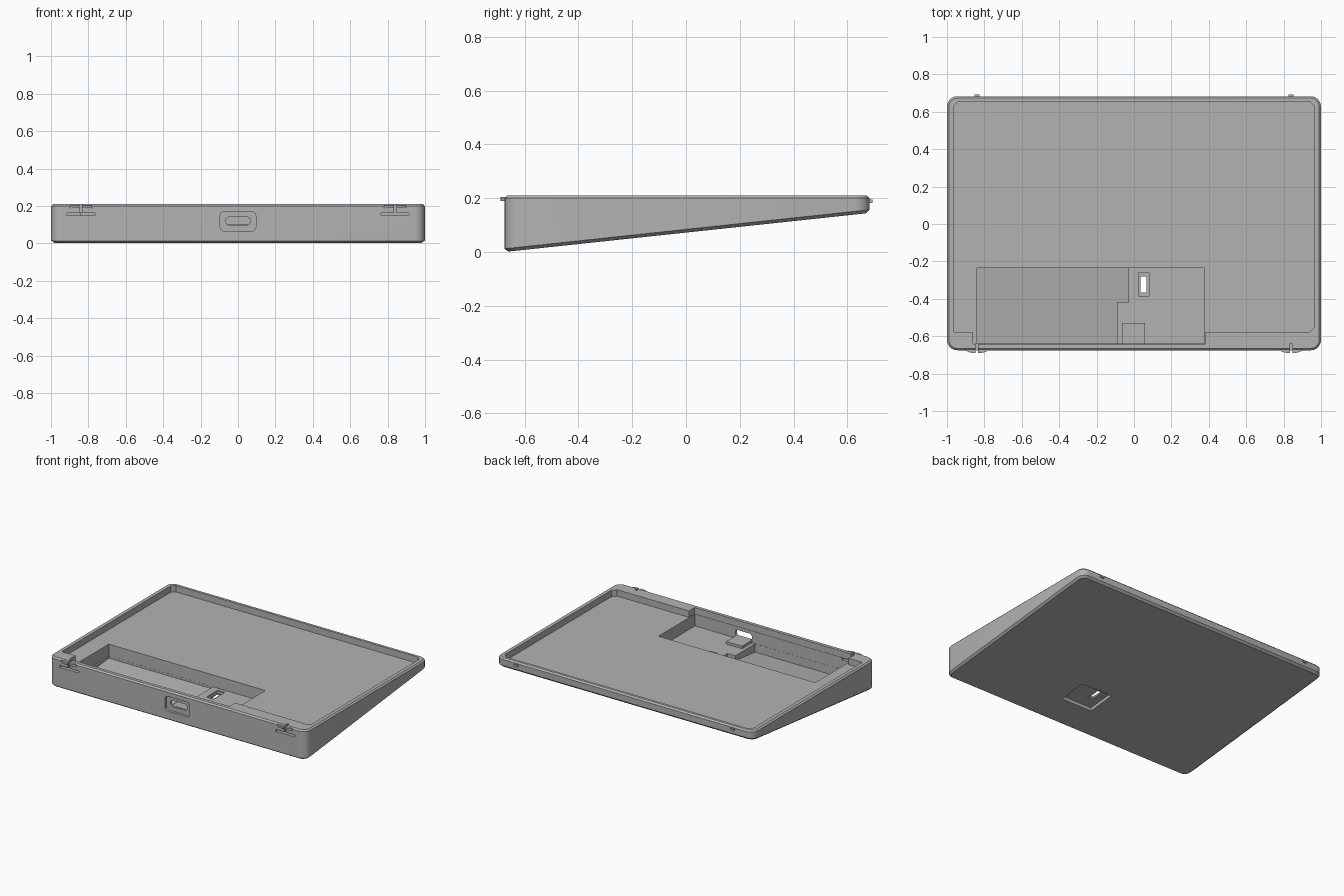
import bpy, bmesh, math

if "Cube" in bpy.data.objects:
    bpy.data.objects.remove(bpy.data.objects["Cube"], do_unlink=True)

grey = bpy.data.materials.new("plain grey")
grey.use_nodes = True
grey.diffuse_color = (0.45, 0.45, 0.45, 1)
grey.node_tree.nodes["Principled BSDF"].inputs["Base Color"].default_value = (0.45, 0.45, 0.45, 1)

FRONT, BACK, TOP = -0.675, 0.683, 0.21


def slope(y):
    """Height of the tilted underside at depth y."""
    return 0.145 * (y - FRONT) / (BACK - FRONT)


def rounded(x0, x1, y0, y1, r, seg=5):
    """Outline of a rectangle with rounded corners, counter-clockwise."""
    pts = []
    corners = [(x1 - r, y1 - r), (x0 + r, y1 - r), (x0 + r, y0 + r), (x1 - r, y0 + r)]
    for q, (cx, cy) in enumerate(corners):
        for i in range(seg + 1):
            a = math.pi / 2 * (q + i / seg)
            pts.append((cx + r * math.cos(a), cy + r * math.sin(a)))
    return pts


def rect(x0, x1, y0, y1):
    return [(x0, y0), (x1, y0), (x1, y1), (x0, y1)]


def loft(name, rings):
    """Closed solid through equal-length rings of points."""
    bm = bmesh.new()
    loops = [[bm.verts.new(p) for p in ring] for ring in rings]
    n = len(loops[0])
    for a, b in zip(loops, loops[1:]):
        for i in range(n):
            j = (i + 1) % n
            bm.faces.new((a[i], a[j], b[j], b[i]))
    bm.faces.new(loops[0][::-1])
    bm.faces.new(loops[-1])
    bmesh.ops.recalc_face_normals(bm, faces=bm.faces)
    mesh = bpy.data.meshes.new(name)
    bm.to_mesh(mesh)
    bm.free()
    mesh.materials.append(grey)
    ob = bpy.data.objects.new(name, mesh)
    bpy.context.collection.objects.link(ob)
    return ob


def upright(name, pts, low, high):
    """Vertical prism; either end may follow the slope plus an offset."""
    def level(h):
        return [(x, y, h(y) if callable(h) else h) for x, y in pts]
    return loft(name, [level(low), level(high)])


def facing(name, pts, y0, y1):
    """Prism of an x-z outline running along y."""
    return loft(name, [[(x, y, z) for x, z in pts] for y in (y0, y1)])


def cut(target, cutter):
    cutter.hide_render = True
    mod = target.modifiers.new("cut", "BOOLEAN")
    mod.operation, mod.solver, mod.object = "DIFFERENCE", "EXACT", cutter
    bpy.context.view_layer.objects.active = target
    bpy.ops.object.modifier_apply(modifier=mod.name)
    bpy.data.objects.remove(cutter, do_unlink=True)


# Wedge body with eased top and bottom edges
def ring(inset, height):
    pts = rounded(-1 + inset, 1 - inset, FRONT + inset, BACK - inset, 0.055 - inset)
    return [(x, y, height(y)) for x, y in pts]


body = loft("case_body", [
    ring(0.014, slope),
    ring(0, lambda y: slope(y) + 0.012),
    ring(0, lambda y: TOP - 0.01),
    ring(0.01, lambda y: TOP),
])

# Shallow tray with a forward extension over the compartment
cx, yb, yf, yn, c = 0.965, 0.655, -0.578, -0.642, 0.025
tray = [(-cx, yf), (-0.86, yf), (-0.86, yn), (0.382, yn), (0.382, yf), (cx - c, yf), (cx, yf + c),
        (cx, yb - c), (cx - c, yb), (c - cx, yb), (-cx, yb - c)]
cut(body, upright("tray_cutter", tray, 0.165, 0.3))

# Compartment: flat floor on one side, deeper tilted floor on the other
cut(body, upright("compartment_cutter", rect(-0.84, 0.378, -0.64, -0.235), 0.082, 0.19))
deep = [(-0.839, -0.639), (-0.09, -0.639), (-0.09, -0.42), (-0.03, -0.42), (-0.03, -0.236), (-0.839, -0.236)]
cut(body, upright("deep_cutter", deep, lambda y: slope(y) + 0.02, 0.18))

# Underside pocket and switch opening
cut(body, upright("pocket_cutter", rect(-0.02, 0.22, -0.45, -0.25), -0.1, lambda y: slope(y) + 0.022))
cut(body, upright("switch_recess_cutter", rect(0.025, 0.08, -0.385, -0.26), 0.073, 0.15))
cut(body, upright("switch_hole_cutter", rect(0.036, 0.066, -0.365, -0.28), 0, 0.15))

# Front port: recessed surround and through slot
cut(body, facing("port_recess_cutter", rounded(-0.095, 0.095, 0.067, 0.17, 0.02), -0.8, FRONT + 0.018))
cut(body, facing("port_slot_cutter", rounded(-0.065, 0.065, 0.098, 0.142, 0.02), -0.8, -0.6))

# Shelf behind the port
upright("port_shelf", rect(-0.065, 0.06, -0.645, -0.53), 0.07, 0.1)

for side, x in (("right", -0.84), ("left", 0.84)):
    # Flexible latch: a slit below and a narrow split through the rim
    cut(body, upright(side + "_slit_cutter", rect(x - 0.075, x + 0.075, -0.8, -0.64), 0.15, 0.163))
    cut(body, upright(side + "_split_cutter", rect(x - 0.007, x + 0.007, -0.8, -0.64), 0.155, 0.3))
    for half, s in (("outer", -1), ("inner", 1)):
        arc = [(x + s * (0.007 + 0.053 * math.cos(a)), FRONT + 0.003 - 0.018 * math.sin(a))
               for a in (i * math.pi / 12 for i in range(7))]
        arc.append((x + s * 0.007, FRONT + 0.01))
        arc.append((x + s * 0.06, FRONT + 0.01))
        upright(f"{side}_{half}_latch_tab", arc, 0.19, 0.204)
    # Small locating nub on the back edge
    upright(side + "_back_nub", rect(x - 0.014, x + 0.014, BACK - 0.01, BACK + 0.01), 0.182, 0.195)

# Smooth rounded corners, crisp edges elsewhere
bpy.ops.object.select_all(action="DESELECT")
body.select_set(True)
bpy.context.view_layer.objects.active = body
bpy.ops.object.shade_smooth_by_angle(angle=math.radians(25))
